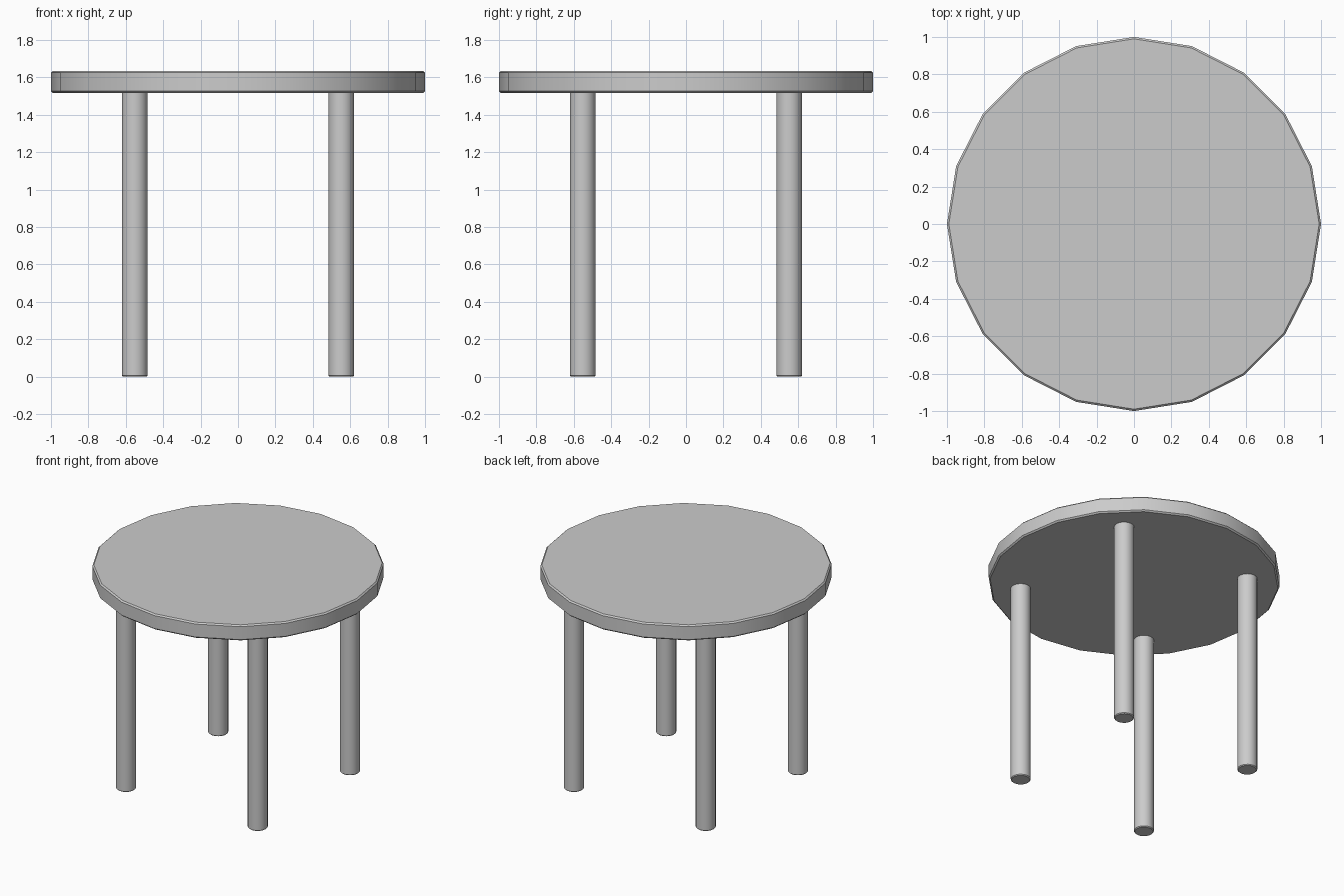
import bpy
import math

if "Cube" in bpy.data.objects:
    bpy.data.objects.remove(bpy.data.objects["Cube"])


def rounded_cylinder(name, sides, radius, z0, z1, x=0, y=0, bevel=0.01):
    """Upright cylinder with a small chamfer on both rims."""
    bpy.ops.mesh.primitive_cylinder_add(vertices=sides, radius=radius, depth=z1 - z0,
                                        location=(x, y, (z0 + z1) / 2))
    obj = bpy.context.object
    obj.name = name
    mod = obj.modifiers.new("rim_bevel", 'BEVEL')
    mod.width = bevel
    mod.segments = 1
    mod.limit_method = 'ANGLE'
    mod.angle_limit = math.radians(40)
    bpy.ops.object.modifier_apply(modifier=mod.name)
    bpy.ops.object.shade_smooth_by_angle(angle=math.radians(30))
    return obj


# Round top
rounded_cylinder("table_top", 20, 1.0, 1.517, 1.635, bevel=0.01)

# Four straight legs
for sy, depth_name in ((-1, "front"), (1, "back")):
    for sx, side_name in ((-1, "left"), (1, "right")):
        rounded_cylinder(f"{depth_name}_{side_name}_leg", 20, 0.069, 0.0, 1.522,
                         0.552 * sx, 0.552 * sy, bevel=0.006)
